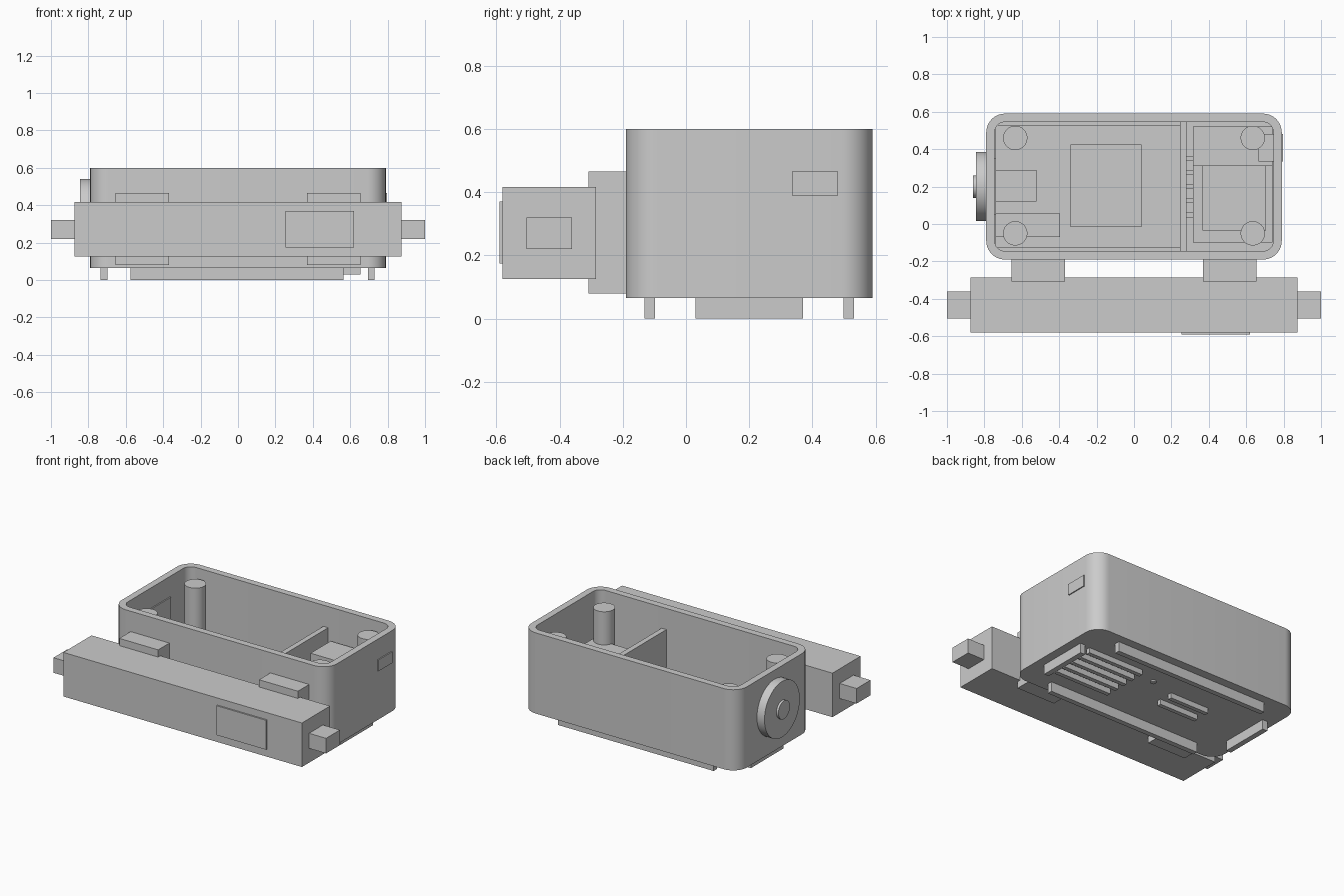
import bpy, bmesh
from math import sin, cos, pi, radians
from mathutils import Matrix

old = bpy.data.objects.get("Cube")
if old:
    bpy.data.objects.remove(old, do_unlink=True)

grey = bpy.data.materials.new("plain grey")
grey.use_nodes = True
grey.diffuse_color = (0.6, 0.6, 0.6, 1)
grey.node_tree.nodes["Principled BSDF"].inputs["Base Color"].default_value = (0.6, 0.6, 0.6, 1)


def finish(name, bm, smooth=False):
    bmesh.ops.recalc_face_normals(bm, faces=bm.faces)
    mesh = bpy.data.meshes.new(name)
    bm.to_mesh(mesh)
    bm.free()
    mesh.materials.append(grey)
    ob = bpy.data.objects.new(name, mesh)
    bpy.context.collection.objects.link(ob)
    if smooth:
        bpy.ops.object.select_all(action='DESELECT')
        ob.select_set(True)
        bpy.context.view_layer.objects.active = ob
        bpy.ops.object.shade_smooth_by_angle(angle=radians(35))
    return ob


def box(name, xs, ys, zs):
    """Box from its x, y and z ranges."""
    bm = bmesh.new()
    bmesh.ops.create_cube(bm, size=1)
    for v in bm.verts:
        for i, (lo, hi) in enumerate((xs, ys, zs)):
            v.co[i] = hi if v.co[i] > 0 else lo
    return finish(name, bm)


def cylinder(name, centre, radius, depth, along_x=False):
    bm = bmesh.new()
    bmesh.ops.create_cone(bm, cap_ends=True, segments=48, radius1=radius, radius2=radius, depth=depth)
    turn = Matrix.Rotation(pi / 2, 4, 'Y') if along_x else Matrix()
    bm.transform(Matrix.Translation(centre) @ turn)
    return finish(name, bm, True)


def rounded_loop(bm, hx, hy, cy, r, z, steps=10):
    """Ring of vertices around a rounded rectangle."""
    ring = []
    for k, (sx, sy) in enumerate(((1, 1), (-1, 1), (-1, -1), (1, -1))):
        for i in range(steps + 1):
            a = (k + i / steps) * pi / 2
            ring.append(bm.verts.new((sx * (hx - r) + r * cos(a), cy + sy * (hy - r) + r * sin(a), z)))
    return ring


# Open-topped enclosure with a hollow interior
bm = bmesh.new()
rings = [rounded_loop(bm, 0.79, 0.39, 0.2, 0.1, 0.065),
         rounded_loop(bm, 0.79, 0.39, 0.2, 0.1, 0.6),
         rounded_loop(bm, 0.745, 0.345, 0.2, 0.055, 0.6),
         rounded_loop(bm, 0.745, 0.345, 0.2, 0.055, 0.11)]
for a, b in zip(rings, rings[1:]):
    for i in range(len(a)):
        j = (i + 1) % len(a)
        bm.faces.new((a[i], a[j], b[j], b[i]))
bm.faces.new(rings[0])
bm.faces.new(rings[-1])
finish("enclosure", bm, True)

# Screw posts
for x in (-0.635, 0.635):
    for y in (-0.05, 0.46):
        cylinder("screw_post", (x, y, 0.325), 0.065, 0.43)

# Interior: main board with parts on it, divider, second compartment
box("main_board", (-0.74, 0.245), (-0.125, 0.53), (0.13, 0.16))
box("battery", (-0.34, 0.04), (-0.015, 0.425), (0.16, 0.26))
box("dial_sensor", (-0.74, -0.52), (0.12, 0.29), (0.16, 0.28))
box("connector", (-0.74, -0.395), (-0.07, 0.055), (0.16, 0.24))
box("inner_panel", (-0.747, -0.737), (0.05, 0.35), (0.245, 0.465))
box("divider", (0.245, 0.28), (-0.145, 0.545), (0.105, 0.46))
box("side_board", (0.315, 0.74), (-0.1, 0.52), (0.13, 0.2))
box("side_module", (0.365, 0.705), (-0.035, 0.31), (0.2, 0.32))
box("terminal_block", (0.315, 0.74), (0.31, 0.52), (0.13, 0.39))
box("side_port", (0.665, 0.797), (0.335, 0.48), (0.39, 0.465))

# Dial on the right end
cylinder("dial", (-0.815, 0.2, 0.355), 0.185, 0.06, True)
cylinder("dial_hub", (-0.84, 0.2, 0.355), 0.06, 0.04, True)

# Rails under the enclosure
for y in (-0.115, 0.515):
    box("long_rail", (-0.575, 0.565), (y - 0.017, y + 0.017), (0, 0.07))
for x in (-0.717, 0.712):
    box("short_rail", (x - 0.018, x + 0.018), (0.03, 0.37), (0, 0.07))

# Vent ribs passing through the floor
for i in range(5):
    y = 0.05 + i * 0.075
    box("vent_rib", (0.24, 0.655), (y - 0.014, y + 0.014), (0.03, 0.12))
for y in (0.15, 0.25):
    box("small_rib", (-0.36, -0.07), (y - 0.014, y + 0.014), (0.03, 0.12))
cylinder("underside_pin", (0.1, 0.3, 0.07), 0.018, 0.03)

# Front bar, its end stubs, label plate and mounting arms
box("front_bar", (-0.875, 0.875), (-0.58, -0.285), (0.125, 0.417))
box("front_plate", (0.255, 0.62), (-0.59, -0.575), (0.175, 0.37))
for s in (-1, 1):
    box("end_stub", sorted((s * 0.87, s)), (-0.505, -0.36), (0.22, 0.32))
    box("mounting_arm", sorted((s * 0.37, s * 0.655)), (-0.308, -0.18), (0.08, 0.465))
